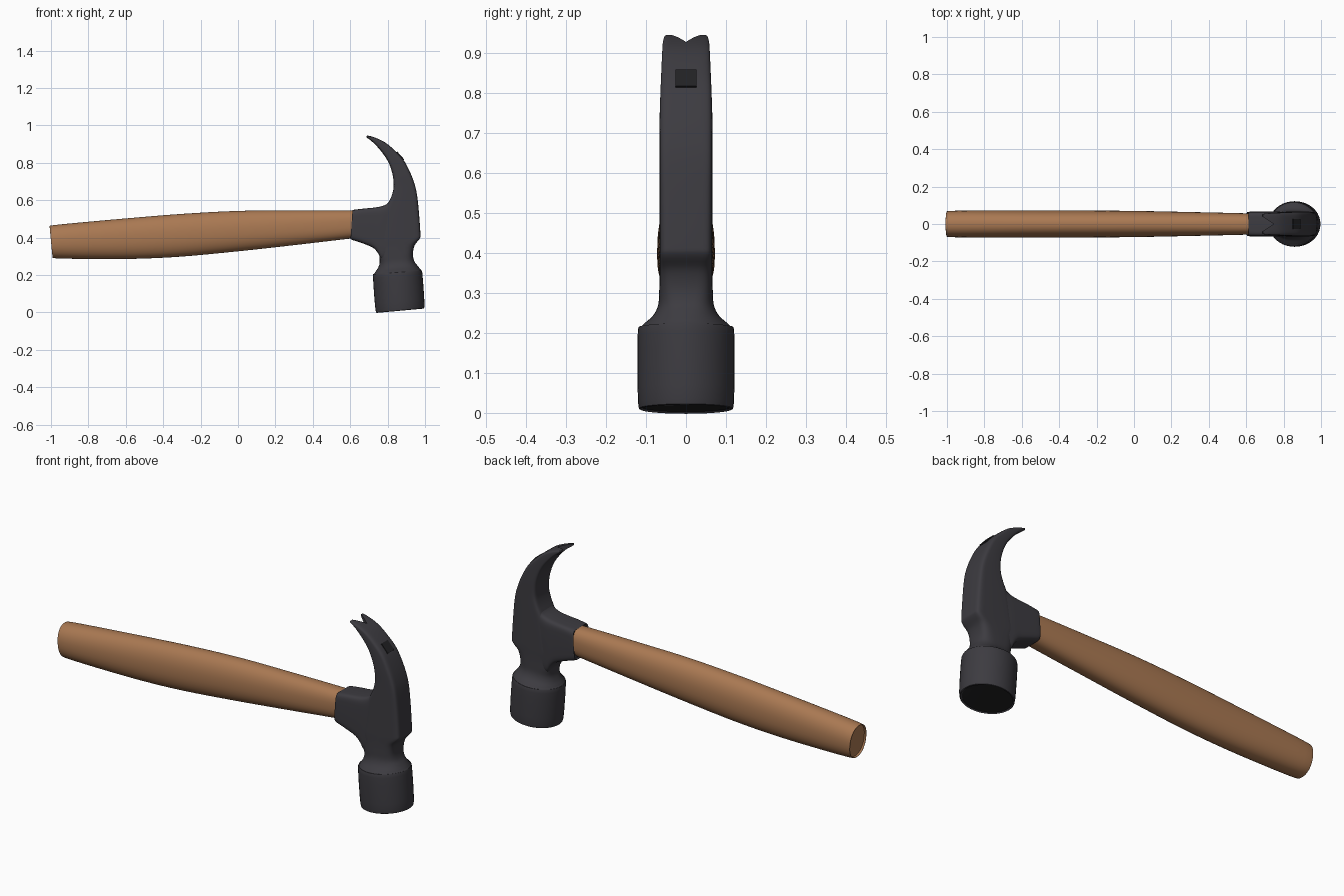
import bpy, bmesh, math
from mathutils import Vector

old = bpy.data.objects.get("Cube")
if old:
    bpy.data.objects.remove(old, do_unlink=True)


def material(name, rgb):
    m = bpy.data.materials.new(name)
    m.use_nodes = True
    m.diffuse_color = (*rgb, 1)
    bsdf = m.node_tree.nodes["Principled BSDF"]
    bsdf.inputs["Base Color"].default_value = (*rgb, 1)
    bsdf.inputs["Roughness"].default_value = 0.6
    return m


wood = material("warm wood", (0.40, 0.19, 0.085))
steel = material("dark steel", (0.046, 0.044, 0.052))
black = material("blackened steel", (0.016, 0.016, 0.018))


def make_object(name, bm, mats):
    bmesh.ops.recalc_face_normals(bm, faces=bm.faces)
    mesh = bpy.data.meshes.new(name)
    bm.to_mesh(mesh)
    bm.free()
    for m in mats:
        mesh.materials.append(m)
    ob = bpy.data.objects.new(name, mesh)
    bpy.context.collection.objects.link(ob)
    return ob


def activate(ob):
    bpy.ops.object.select_all(action='DESELECT')
    ob.select_set(True)
    bpy.context.view_layer.objects.active = ob


def smooth(ob, angle=35):
    activate(ob)
    bpy.ops.object.shade_smooth_by_angle(angle=math.radians(angle))


def refine(rows, steps):
    """Pass a smooth curve through rows of section values."""
    out = []
    for i in range(len(rows) - 1):
        p = [Vector(rows[min(max(i + k, 0), len(rows) - 1)]) for k in (-1, 0, 1, 2)]
        for s in range(steps):
            t = s / steps
            out.append(0.5 * (2 * p[1] + (p[2] - p[0]) * t
                              + (2 * p[0] - 5 * p[1] + 4 * p[2] - p[3]) * t ** 2
                              + (3 * p[1] - p[0] - 3 * p[2] + p[3]) * t ** 3))
    return out + [Vector(rows[-1])]


def loft(name, rows, mats, steps=4, sides=40, first_cap=0):
    """Rows: x, z of one edge, x, z of the other, half depth, squareness."""
    bm = bmesh.new()
    rings = []
    for x1, z1, x2, z2, depth, n in refine(rows, steps):
        ring = []
        for k in range(sides):
            a = math.tau * k / sides
            c, s = math.cos(a), math.sin(a)
            u = math.copysign(abs(c) ** (2 / n), c)
            v = math.copysign(abs(s) ** (2 / n), s)
            ring.append(bm.verts.new(((x1 + x2) / 2 + u * (x2 - x1) / 2, v * depth,
                                      (z1 + z2) / 2 + u * (z2 - z1) / 2)))
        rings.append(ring)
    for r, q in zip(rings, rings[1:]):
        for k in range(sides):
            j = (k + 1) % sides
            bm.faces.new((r[k], r[j], q[j], q[k]))
    bm.faces.new(rings[0]).material_index = first_cap
    bm.faces.new(rings[-1])
    return make_object(name, bm, mats)


# Handle: oval, swelling toward the grip
handle = loft("handle", [
    (-0.983, 0.297, -0.999, 0.459, 0.062, 2.2),
    (-0.978, 0.290, -0.992, 0.466, 0.070, 2.2),
    (-0.80, 0.286, -0.80, 0.485, 0.072, 2.2),
    (-0.55, 0.287, -0.55, 0.507, 0.072, 2.2),
    (-0.30, 0.299, -0.30, 0.527, 0.072, 2.2),
    (0.00, 0.327, 0.00, 0.543, 0.070, 2.2),
    (0.30, 0.360, 0.30, 0.546, 0.064, 2.3),
    (0.60, 0.395, 0.60, 0.546, 0.057, 2.5),
    (0.70, 0.405, 0.70, 0.545, 0.052, 2.5)], [wood])
smooth(handle)

# Head: striking face, neck, cheek and curved claw in one sweep
head = loft("head_and_claw", [
    (0.746, 0.003, 0.984, 0.025, 0.110, 2),
    (0.735, 0.014, 0.997, 0.037, 0.120, 2),
    (0.722, 0.185, 0.986, 0.205, 0.121, 2),
    (0.728, 0.207, 0.979, 0.226, 0.112, 2),
    (0.745, 0.232, 0.960, 0.250, 0.084, 2.4),
    (0.757, 0.262, 0.942, 0.276, 0.070, 3),
    (0.757, 0.300, 0.935, 0.315, 0.067, 4),
    (0.757, 0.345, 0.945, 0.360, 0.066, 5),
    (0.757, 0.385, 0.972, 0.396, 0.066, 8),
    (0.762, 0.420, 0.975, 0.427, 0.066, 8),
    (0.790, 0.550, 0.966, 0.550, 0.066, 8),
    (0.820, 0.620, 0.956, 0.635, 0.066, 8),
    (0.832, 0.670, 0.943, 0.690, 0.066, 7),
    (0.828, 0.730, 0.920, 0.750, 0.066, 6),
    (0.810, 0.790, 0.885, 0.815, 0.064, 6),
    (0.785, 0.835, 0.840, 0.865, 0.062, 5),
    (0.750, 0.880, 0.785, 0.910, 0.060, 5),
    (0.715, 0.915, 0.730, 0.936, 0.058, 4),
    (0.685, 0.937, 0.690, 0.947, 0.054, 4)], [steel, black], first_cap=1)

# V notch splitting the claw tip
bm = bmesh.new()
notch = [(0.748, 0), (0.66, -0.056), (0.66, 0.056)]
low, high = [[bm.verts.new((x, y, z)) for x, y in notch] for z in (0.8, 1.0)]
bm.faces.new(low)
bm.faces.new(high)
for k in range(3):
    j = (k + 1) % 3
    bm.faces.new((low[k], low[j], high[j], high[k]))
cutter = make_object("notch_cutter", bm, [steel])
cutter.hide_render = True
activate(head)
cut = head.modifiers.new("notch", 'BOOLEAN')
cut.operation = 'DIFFERENCE'
cut.solver = 'EXACT'
cut.object = cutter
bpy.ops.object.modifier_apply(modifier=cut.name)
bpy.data.objects.remove(cutter, do_unlink=True)
smooth(head)

# Socket gripping the handle, flaring into the head
socket = loft("handle_socket", [
    (0.609, 0.397, 0.620, 0.541, 0.060, 6),
    (0.605, 0.390, 0.615, 0.548, 0.065, 6),
    (0.660, 0.372, 0.670, 0.555, 0.066, 7),
    (0.720, 0.347, 0.730, 0.561, 0.066, 7),
    (0.748, 0.318, 0.775, 0.570, 0.066, 7),
    (0.768, 0.285, 0.808, 0.592, 0.065, 7),
    (0.800, 0.285, 0.829, 0.640, 0.064, 7),
    (0.850, 0.300, 0.850, 0.660, 0.060, 7)], [steel])
smooth(socket)

# Square nail slot on the back of the claw
bpy.ops.mesh.primitive_cube_add(size=1, location=(0.867, 0, 0.836),
                                rotation=(0, math.radians(-42), 0))
slot = bpy.context.object
slot.name = "nail_slot"
slot.scale = (0.009, 0.052, 0.056)
slot.data.materials.append(black)
